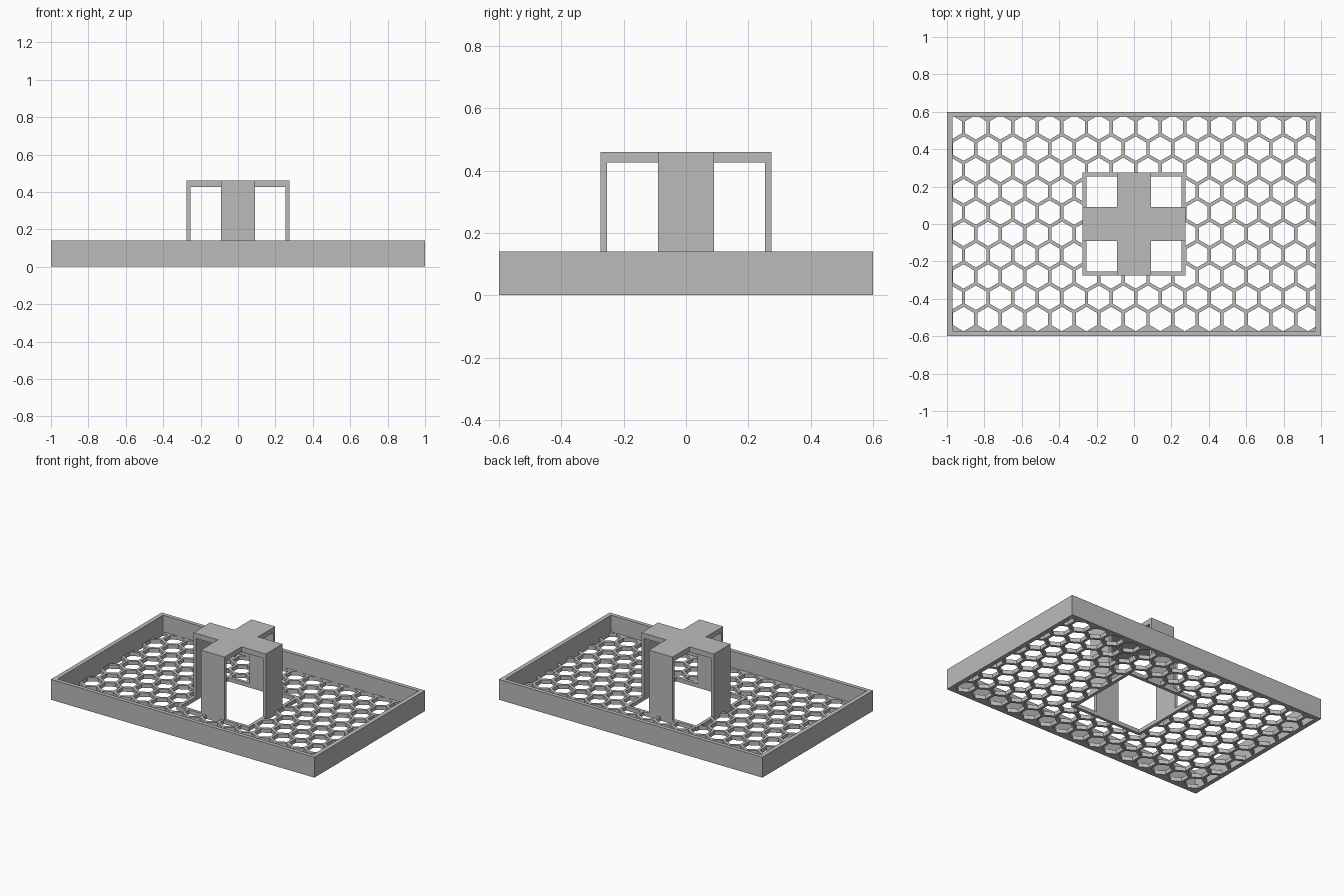
import bpy, bmesh, math

if "Cube" in bpy.data.objects:
    bpy.data.objects.remove(bpy.data.objects["Cube"])

WALL_X, WALL_Y = 0.97, 0.573      # inner edges of the rim
FLOOR, RIM = 0.027, 0.14          # floor thickness, rim height
HOLE, FRAME = 0.254, 0.275        # central opening and its frame
ARM, TOP, BEAM = 0.09, 0.46, 0.035
PITCH, HEX_W = 0.1315, 0.0565     # honeycomb spacing, half width of a cell

grey = bpy.data.materials.new("grey plastic")
grey.diffuse_color = (0.5, 0.5, 0.5, 1)
grey.use_nodes = True
grey.node_tree.nodes["Principled BSDF"].inputs["Base Color"].default_value = grey.diffuse_color


def finish(name, bm):
    bmesh.ops.recalc_face_normals(bm, faces=bm.faces)
    me = bpy.data.meshes.new(name)
    bm.to_mesh(me)
    bm.free()
    me.materials.append(grey)
    ob = bpy.data.objects.new(name, me)
    bpy.context.collection.objects.link(ob)
    return ob


def prism(bm, pts, z0, z1):
    lo = [bm.verts.new((x, y, z0)) for x, y in pts]
    hi = [bm.verts.new((x, y, z1)) for x, y in pts]
    n = len(pts)
    bm.faces.new(lo[::-1])
    bm.faces.new(hi)
    for i in range(n):
        j = (i + 1) % n
        bm.faces.new((lo[i], lo[j], hi[j], hi[i]))


def rect(x, y, cx=0, cy=0):
    return [(cx - x, cy - y), (cx + x, cy - y), (cx + x, cy + y), (cx - x, cy + y)]


def ring(name, outer, inner, z0, z1):
    bm = bmesh.new()
    loops = [[bm.verts.new((x, y, z)) for x, y in pts]
             for pts, z in ((outer, z0), (outer, z1), (inner, z1), (inner, z0))]
    for a, b in zip(loops, loops[1:] + loops[:1]):
        for i in range(4):
            j = (i + 1) % 4
            bm.faces.new((a[i], a[j], b[j], b[i]))
    return finish(name, bm)


# Outer rim and the frame round the central opening
ring("tray_rim", rect(1, 0.6), rect(WALL_X, WALL_Y), 0, RIM)
ring("opening_frame", rect(FRAME, FRAME), rect(HOLE, HOLE), 0, FLOOR)

# Honeycomb floor
bm = bmesh.new()
prism(bm, rect(WALL_X, WALL_Y), 0, FLOOR)
floor = finish("honeycomb_floor", bm)

bm = bmesh.new()
r = HEX_W / math.cos(math.pi / 6)
for row in range(10):
    cy = -0.508 + row * PITCH * math.cos(math.pi / 6)
    for col in range(-1, 15):
        cx = -0.9115 + (col + 0.5 * (row % 2)) * PITCH
        if cx - HEX_W > WALL_X or cx + HEX_W < -WALL_X:
            continue
        prism(bm, [(cx + r * math.sin(k * math.pi / 3), cy + r * math.cos(k * math.pi / 3))
                   for k in range(6)], -0.1, 0.1)
cells = finish("cell_cutter", bm)
bm = bmesh.new()
prism(bm, rect(FRAME, FRAME), -0.2, 0.2)
opening = finish("opening_cutter", bm)
for cutter in (cells, opening):
    cutter.hide_render = True
    cutter.hide_set(True)
    mod = floor.modifiers.new(cutter.name, 'BOOLEAN')
    mod.operation, mod.solver, mod.object = 'DIFFERENCE', 'EXACT', cutter

# Cross-shaped top of the stand
a, f = ARM, FRAME
corner = [(f, -a), (f, a), (a, a)]
cross = []
for k in range(4):
    c, s = round(math.cos(k * math.pi / 2)), round(math.sin(k * math.pi / 2))
    cross += [(x * c - y * s, x * s + y * c) for x, y in corner]
bm = bmesh.new()
prism(bm, cross, TOP - BEAM, TOP)
finish("stand_cross", bm)

# Four flat legs
mid, half = (FRAME + HOLE) / 2, (FRAME - HOLE) / 2
for name, dx, dy in (("right", 1, 0), ("back", 0, 1), ("left", -1, 0), ("front", 0, -1)):
    bm = bmesh.new()
    prism(bm, rect(half if dx else ARM, half if dy else ARM, dx * mid, dy * mid), 0, TOP - BEAM)
    finish(name + "_leg", bm)
